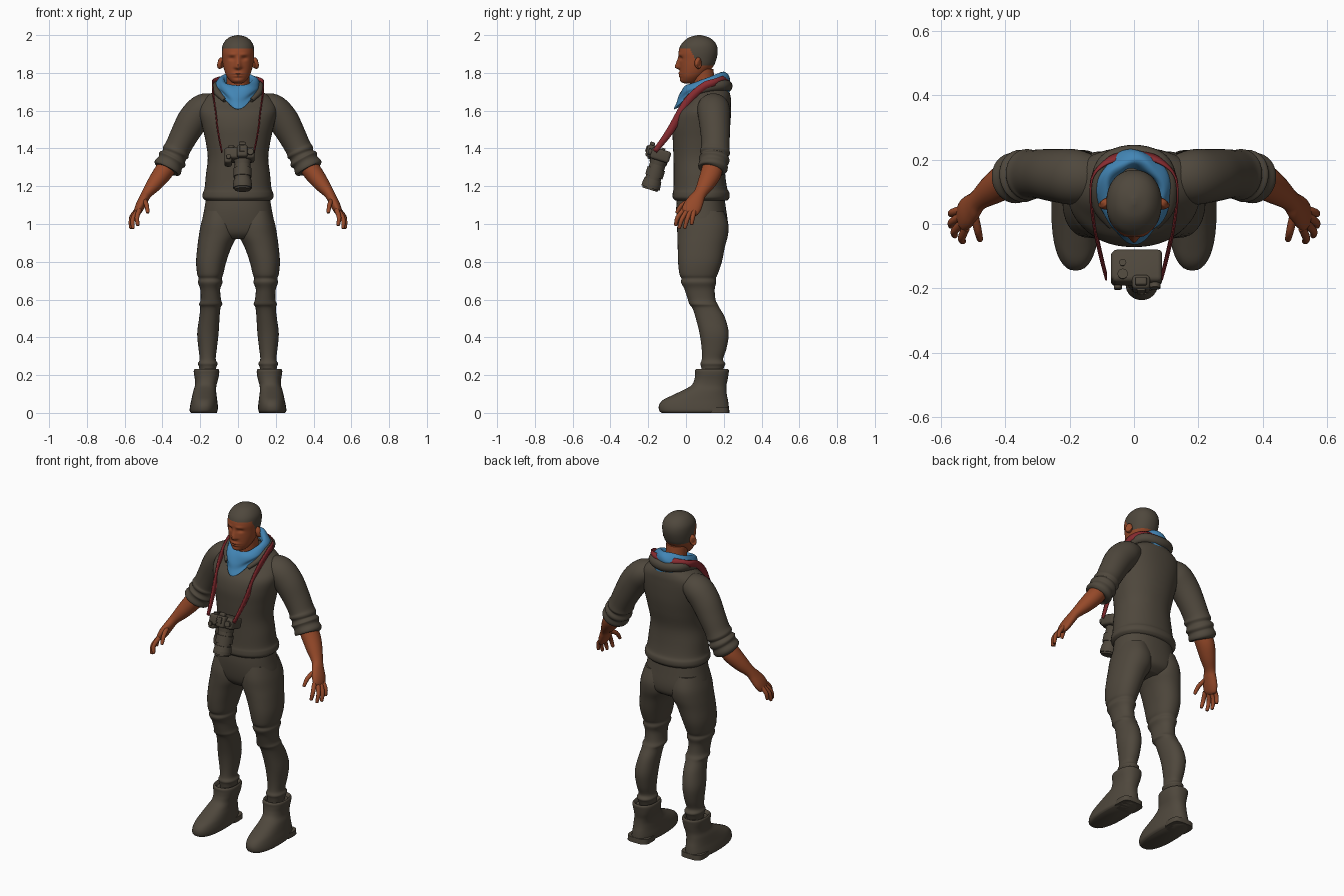
import bpy, bmesh, math
from mathutils import Vector, Matrix


def material(name, rgb):
    m = bpy.data.materials.new(name)
    m.diffuse_color = (*rgb, 1)
    return m


OLIVE = material("olive_brown", (0.078, 0.064, 0.046))
SKIN = material("warm_skin", (0.30, 0.066, 0.022))
BLUE = material("scarf_blue", (0.055, 0.235, 0.46))
RED = material("strap_red", (0.25, 0.025, 0.03))


def finish(name, bm, mat, mirror=False, angle=50):
    bmesh.ops.recalc_face_normals(bm, faces=bm.faces)
    me = bpy.data.meshes.new(name)
    bm.to_mesh(me)
    bm.free()
    me.materials.append(mat)
    me.shade_smooth()
    me.set_sharp_from_angle(angle=math.radians(angle))
    ob = bpy.data.objects.new(name, me)
    bpy.context.collection.objects.link(ob)
    if mirror:
        ob.modifiers.new("mirror", 'MIRROR')
    return ob


def smooth(pts, k):
    """Catmull-Rom samples through tuples of any length."""
    out = []
    for i in range(len(pts) - 1):
        a, b, c, d = pts[max(i - 1, 0)], pts[i], pts[i + 1], pts[min(i + 2, len(pts) - 1)]
        for j in range(k):
            t = j / k
            out.append(tuple(0.5 * (2 * q + (r - p) * t + (2 * p - 5 * q + 4 * r - s) * t * t
                                    + (3 * q - p - 3 * r + s) * t ** 3)
                             for p, q, r, s in zip(a, b, c, d)))
    return out + [tuple(pts[-1])]


def bridge(bm, rows, closed=True):
    n = len(rows[0])
    for a, b in zip(rows, rows[1:]):
        for j in range(n if closed else n - 1):
            k = (j + 1) % n
            bm.faces.new((a[j], a[k], b[k], b[j]))


def loft(name, rings, mat, sides=32, steps=5, flat=False, power=2.0, mirror=False, sculpt=None,
         axis=(0, 1, 0)):
    """Skin over rings (x, y, z, radius_u, radius_v), level or square to the path."""
    s = smooth(rings, steps)
    bm, rows = bmesh.new(), []
    for i, (x, y, z, ru, rv) in enumerate(s):
        u, v = Vector((1, 0, 0)), Vector((0, 1, 0))
        if not flat:
            t = (Vector(s[min(i + 1, len(s) - 1)][:3]) - Vector(s[max(i - 1, 0)][:3])).normalized()
            v = Vector(axis)
            u = (v - t * v.dot(t)).normalized()
            v = t.cross(u)
        row = []
        for j in range(sides):
            a = 2 * math.pi * j / sides
            c, d = math.cos(a), math.sin(a)
            c = math.copysign(abs(c) ** (2 / power), c)
            d = math.copysign(abs(d) ** (2 / power), d)
            co = Vector((x, y, z)) + u * c * max(ru, .002) + v * d * max(rv, .002)
            if sculpt:
                sculpt(co)
            row.append(bm.verts.new(co))
        rows.append(row)
    bridge(bm, rows)
    bm.faces.new(rows[0])
    bm.faces.new(rows[-1])
    return finish(name, bm, mat, mirror)


def spans(rows):
    """Rows (z, x_min, x_max, y_min, y_max) to level rings."""
    return [((a + b) / 2, (c + d) / 2, z, (b - a) / 2, (d - c) / 2) for z, a, b, c, d in rows]


# Sweater body
torso = [(1.125, .172, -.058, .218), (1.14, .187, -.07, .23), (1.165, .186, -.07, .23), (1.19, .177, -.066, .218),
         (1.26, .17, -.065, .208), (1.35, .16, -.066, .205), (1.44, .172, -.07, .222), (1.52, .19, -.07, .234),
         (1.59, .205, -.05, .238), (1.64, .198, -.002, .238), (1.675, .17, .025, .236), (1.705, .12, .045, .226),
         (1.725, .08, .06, .2)]
loft("sweater", spans([(z, -r, r, f, b) for z, r, f, b in torso]), OLIVE, 48, flat=True, power=2.2)

# Sleeves with rolled cuffs
loft("sleeve", [(.10, .14, 1.635, .06, .05), (.175, .145, 1.615, .085, .078), (.235, .15, 1.555, .083, .082),
                (.285, .155, 1.47, .077, .074), (.318, .155, 1.405, .075, .069), (.330, .153, 1.380, .080, .073),
                (.338, .151, 1.362, .072, .066), (.348, .149, 1.343, .082, .078), (.358, .146, 1.325, .075, .070),
                (.370, .143, 1.303, .079, .077), (.377, .141, 1.290, .074, .072), (.379, .140, 1.286, .055, .053)],
     OLIVE, mirror=True)

# Forearm and palm
loft("forearm", [(.35, .147, 1.34, .05, .05), (.395, .135, 1.275, .056, .05), (.44, .107, 1.215, .047, .042),
                 (.482, .075, 1.162, .034, .028), (.500, .055, 1.130, .042, .026), (.518, .036, 1.095, .049, .025),
                 (.532, .020, 1.065, .045, .020), (.538, .014, 1.052, .03, .012)], SKIN, 24, mirror=True)

# Fingers and thumb: base, knuckle, tip
FINGERS = {"index_finger": ((.522, -.012, 1.075), (.535, -.044, 1.035), (.530, -.054, .995)),
           "middle_finger": ((.532, .006, 1.07), (.557, -.022, 1.025), (.556, -.036, .98)),
           "ring_finger": ((.536, .025, 1.07), (.565, .006, 1.025), (.567, -.006, .98)),
           "little_finger": ((.533, .045, 1.075), (.563, .036, 1.038), (.568, .030, 1.0)),
           "thumb": ((.495, .025, 1.125), (.484, -.022, 1.10), (.478, -.048, 1.062))}
for name, (a, b, c) in FINGERS.items():
    tip = Vector(c) + (Vector(c) - Vector(b)) * .1
    loft(name, [(*a, .013, .013), (*b, .012, .012), (*c, .009, .009), (*tip, .003, .003)], SKIN, 12, 4, mirror=True)

# Trousers: hips, then legs with folds at knee and ankle
hips = [(1.16, .165, -.045, .2), (1.08, .178, -.052, .212), (1.0, .19, -.045, .222), (.95, .165, -.03, .212),
        (.92, .10, 0, .17)]
loft("trouser_hips", spans([(z, -r, r, f, b) for z, r, f, b in hips]), OLIVE, 48, flat=True, power=2.3)
loft("trouser_leg", spans([
    (1.07, .02, .176, -.03, .20), (1.0, .004, .196, -.045, .224), (.94, .004, .207, -.046, .222),
    (.88, .034, .215, -.044, .206), (.80, .062, .222, -.042, .19), (.735, .078, .216, -.035, .168),
    (.712, .086, .208, -.024, .158), (.69, .082, .212, -.026, .160), (.655, .094, .20, -.008, .152),
    (.60, .09, .198, .01, .156), (.575, .083, .206, .018, .168), (.555, .093, .2, .034, .178),
    (.50, .098, .206, .052, .208), (.42, .103, .216, .072, .226), (.34, .112, .209, .083, .214),
    (.285, .118, .203, .084, .196), (.262, .108, .212, .076, .208), (.245, .114, .207, .08, .202),
    (.21, .12, .2, .085, .19)]), OLIVE, 36, 4, flat=True, power=2.2, mirror=True)

# Boots
loft("boot", spans([
    (0, .118, .248, -.128, .218), (.012, .108, .256, -.142, .227), (.04, .107, .253, -.143, .226),
    (.068, .110, .247, -.122, .222), (.092, .113, .242, -.075, .217), (.118, .116, .236, -.02, .214),
    (.145, .114, .228, .028, .214), (.175, .106, .228, .044, .220), (.205, .100, .233, .048, .225),
    (.225, .100, .234, .048, .227), (.232, .108, .226, .058, .218), (.215, .118, .215, .07, .205)]),
    OLIVE, 40, 4, flat=True, power=2.35, mirror=True)
loft("boot_heel", spans([(0, .112, .25, .11, .23), (.03, .112, .25, .11, .228)]), OLIVE, 32, 1, True, 3.5, True)


# Head with modelled face
def g(*d):
    return math.exp(-sum(q * q for q in d))


def face(co):
    if co.y > .05:
        return
    x, z = abs(co.x), co.z
    nose = min(max((1.895 - z) / .06, 0), 1) * min(max((z - 1.815) / .012, 0), 1)
    dy = .024 * nose * g(x / (.009 + .008 * nose))
    dy -= .010 * g((x - .033) / .016, (z - 1.877) / .010)
    dy += .005 * g((x - .03) / .022, (z - 1.897) / .008)
    dy += .009 * g(x / .026, (z - 1.797) / .006) + .008 * g(x / .022, (z - 1.783) / .006)
    dy += .007 * g(x / .025, (z - 1.76) / .012)
    co.y -= dy


skull = [(1.745, .02, -.008, .04), (1.752, .036, -.022, .06), (1.775, .056, -.029, .085), (1.80, .068, -.033, .115),
         (1.835, .078, -.035, .145), (1.87, .083, -.036, .160), (1.91, .086, -.039, .168), (1.945, .082, -.029, .163),
         (1.972, .066, -.006, .145), (1.99, .042, .022, .115), (2.0, .006, .06, .08)]
head = loft("head", spans([(z, -r, r, f, b) for z, r, f, b in skull]), SKIN, 96, 8, flat=True,
            power=2.15, sculpt=face)

# Cropped hair follows a sloping hairline
head.data.materials.append(OLIVE)
for p in head.data.polygons:
    y, z = p.center.y, p.center.z
    line = 1.928 if y < .02 else max(1.928 - (y - .02) * 1.9, 1.838)
    p.material_index = int(z > line)
loft("neck", [(0, .105, 1.66, .066, .066), (0, .095, 1.74, .06, .06), (0, .085, 1.82, .06, .06)], SKIN,
     flat=True)
loft("ear", [(.080, .055, 1.85, .014, .022), (.090, .064, 1.852, .020, .032), (.096, .070, 1.854, .017, .028),
             (.098, .072, 1.854, .006, .012)], SKIN, 16, mirror=True)

# Neck scarf with a hanging front point
bm, rows = bmesh.new(), []
N = 64
for rx, ry, z0, tilt, drop in smooth([(.066, .070, 1.735, .03, 0), (.074, .082, 1.762, .036, 0),
                                      (.090, .100, 1.770, .036, 0), (.108, .120, 1.756, .034, .01),
                                      (.116, .130, 1.735, .030, .03), (.110, .128, 1.718, .022, .055),
                                      (.113, .134, 1.700, .015, .075), (.104, .128, 1.682, 0, .072),
                                      (.085, .10, 1.685, 0, .06)], 4):
    row = []
    for j in range(N):
        a = 2 * math.pi * j / N
        c = math.cos(a)
        f = max(c, 0) ** 4
        fold = .004 * math.sin(5 * a + z0 * 60)
        row.append(bm.verts.new(((rx + fold) * math.sin(a), .10 - (ry + fold + .35 * drop * f) * c,
                                 z0 - tilt * c - drop * f)))
    rows.append(row)
bridge(bm, rows)
finish("scarf", bm, BLUE)

# Folded hood collar
loft("hood_collar", [(-.07, -.005, 1.655, .012, .012), (-.107, .05, 1.695, .018, .02), (-.116, .12, 1.725, .026, .02),
                     (-.085, .195, 1.735, .028, .024), (0, .222, 1.73, .03, .024), (.085, .195, 1.735, .028, .024),
                     (.116, .12, 1.725, .026, .02), (.107, .05, 1.695, .018, .02), (.07, -.005, 1.655, .012, .012)],
     OLIVE, 16, axis=(0, 0, 1))

# Camera strap: path point then half-width direction
bm, rows = bmesh.new(), []
for x, y, z, wy, wz in smooth([(0, .215, 1.768, -.012, .010), (.075, .200, 1.770, -.010, .012),
                               (.125, .155, 1.752, -.004, .018), (.135, .09, 1.727, -.008, .018),
                               (.125, .005, 1.645, -.016, .014), (.106, -.085, 1.492, -.016, .012),
                               (.086, -.165, 1.385, -.010, .008)], 6):
    rows.append([bm.verts.new((x, y + k * wy, z + k * wz)) for k in (-1, 1)])
bridge(bm, rows, closed=False)
strap = finish("camera_strap", bm, RED, mirror=True)
solid = strap.modifiers.new("thickness", 'SOLIDIFY')
solid.thickness, solid.offset = .006, 0

# Camera hangs with its lens pointing down
HANG = Matrix.Translation((.01, -.135, 1.365)) @ Matrix.Rotation(math.radians(73), 4, 'X')


def box(name, size, loc, bevel=.01):
    bm = bmesh.new()
    bmesh.ops.create_cube(bm, size=1)
    bmesh.ops.scale(bm, vec=size, verts=bm.verts)
    bmesh.ops.bevel(bm, geom=bm.edges[:], offset=bevel, segments=3, profile=.5, affect='EDGES')
    bm.transform(HANG @ Matrix.Translation(loc))
    finish(name, bm, OLIVE, angle=35)


def disc(name, r1, r2, depth, loc, along_y=True):
    bm = bmesh.new()
    bmesh.ops.create_cone(bm, cap_ends=True, segments=32, radius1=r1, radius2=r2, depth=depth)
    turn = Matrix.Rotation(math.radians(90 if along_y else 0), 4, 'X')
    bm.transform(HANG @ Matrix.Translation(loc) @ turn)
    finish(name, bm, OLIVE, angle=35)


box("camera_body", (.155, .062, .105), (0, 0, 0), .014)
box("camera_grip", (.04, .085, .095), (-.062, -.012, 0), .014)
box("viewfinder_hump", (.056, .066, .045), (.012, .004, .055), .012)
box("eyepiece", (.036, .02, .026), (.012, .044, .058), .006)
box("flash_shoe", (.026, .034, .008), (.012, .012, .08), .002)
for i, (x, z) in enumerate(((-.045, .032), (-.045, -.005))):
    disc(f"rear_dial_{i}", .016 - .005 * i, .014 - .005 * i, .012, (x, .034, z))
disc("mode_dial", .017, .017, .022, (.055, 0, .056), False)
disc("shutter_button", .012, .012, .02, (-.06, -.025, .052), False)
for name, r1, r2, y0, y1 in (("lens_mount", .045, .04, -.03, -.06), ("lens_barrel", .042, .042, -.055, -.15),
                             ("zoom_ring", .048, .048, -.075, -.12), ("focus_ring", .046, .05, -.135, -.165),
                             ("lens_hood", .05, .05, -.165, -.183), ("lens_rim", .043, .041, -.18, -.192)):
    disc(name, r1, r2, abs(y1 - y0), (.014, (y0 + y1) / 2, 0))
